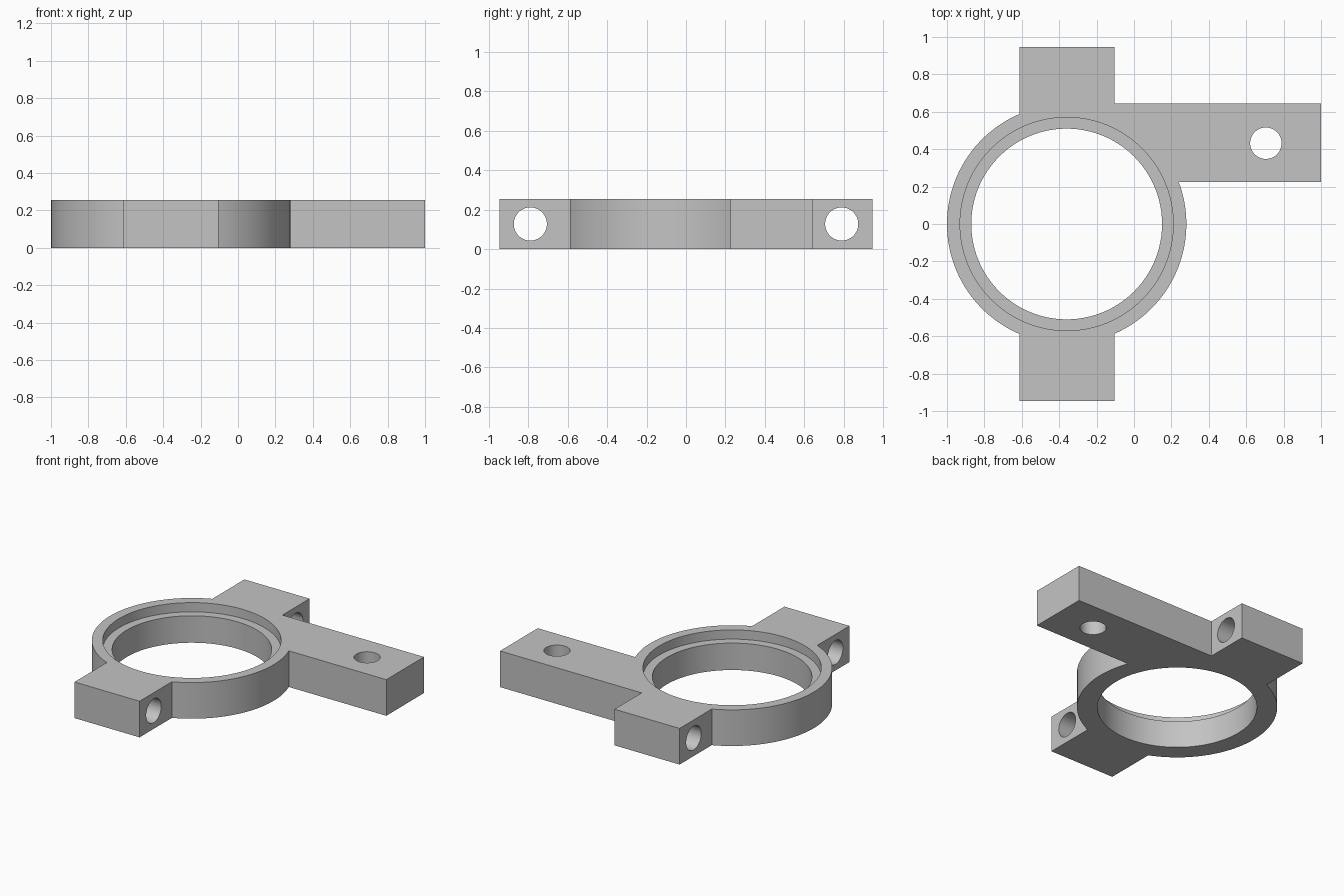
import bpy, bmesh, math
from math import pi, asin, acos, cos, sin
from mathutils import Vector

cube = bpy.data.objects.get("Cube")
if cube:
    bpy.data.objects.remove(cube, do_unlink=True)

H = 0.255                      # overall thickness
CX, R = -0.36, 0.64            # ring centre and outer radius
BORE, SEAT, SEAT_DEPTH = 0.51, 0.57, 0.065
LUG_L, LUG_R, LUG_Y = -0.613, -0.105, 0.947
ARM_LOW, ARM_HIGH = 0.225, 0.645
HOLE = 0.084

grey = bpy.data.materials.new("plain grey")
grey.use_nodes = True
grey.diffuse_color = (0.55, 0.55, 0.55, 1)
grey.node_tree.nodes["Principled BSDF"].inputs["Base Color"].default_value = (0.55, 0.55, 0.55, 1)


def arc(a, b, n):
    """Points on the ring's outer circle from angle a to angle b."""
    return [(CX + R * cos(a + (b - a) * i / n), R * sin(a + (b - a) * i / n))
            for i in range(n + 1)]


# Outline: ring with two lugs and one side arm, counter-clockwise
left_angle = acos((LUG_L - CX) / R)
right_angle = acos((LUG_R - CX) / R)
outline = arc(-right_angle, asin(ARM_LOW / R), 40)
outline += [(1, ARM_LOW), (1, ARM_HIGH), (LUG_R, ARM_HIGH), (LUG_R, LUG_Y), (LUG_L, LUG_Y)]
outline += arc(left_angle, 2 * pi - left_angle, 64)
outline += [(LUG_L, -LUG_Y), (LUG_R, -LUG_Y)]

bm = bmesh.new()
base = bm.faces.new([bm.verts.new((x, y, 0)) for x, y in outline])
result = bmesh.ops.extrude_face_region(bm, geom=[base])
top = [v for v in result["geom"] if isinstance(v, bmesh.types.BMVert)]
bmesh.ops.translate(bm, verts=top, vec=Vector((0, 0, H)))
bmesh.ops.recalc_face_normals(bm, faces=bm.faces)
mesh = bpy.data.meshes.new("ring_bracket")
bm.to_mesh(mesh)
bm.free()
mesh.materials.append(grey)
bracket = bpy.data.objects.new("ring_bracket", mesh)
bpy.context.collection.objects.link(bracket)


def cut(name, radius, depth, location, rotation=(0, 0, 0), sides=64):
    """Remove a round hole from the bracket."""
    bpy.ops.mesh.primitive_cylinder_add(vertices=sides, radius=radius, depth=depth,
                                        location=location, rotation=rotation)
    cutter = bpy.context.object
    cutter.name = name
    cutter.hide_render = True
    cutter.data.materials.append(grey)
    mod = bracket.modifiers.new(name, "BOOLEAN")
    mod.operation, mod.solver, mod.object = "DIFFERENCE", "EXACT", cutter
    bpy.ops.object.select_all(action="DESELECT")
    bracket.select_set(True)
    bpy.context.view_layer.objects.active = bracket
    bpy.ops.object.modifier_apply(modifier=name)
    bpy.data.objects.remove(cutter, do_unlink=True)


# Main bore and the stepped seat at its top
cut("main_bore", BORE, 2, (CX, 0, 0), sides=96)
cut("bore_seat", SEAT, 2 * SEAT_DEPTH, (CX, 0, H), sides=96)

# Cross holes through the lugs and the upright hole in the arm
for side in (-1, 1):
    cut("lug_hole", HOLE, 2, (CX, side * 0.79, H / 2), (0, pi / 2, 0))
cut("arm_hole", HOLE, 2, (0.705, 0.432, 0))

bpy.ops.object.shade_smooth_by_angle(angle=math.radians(25))
